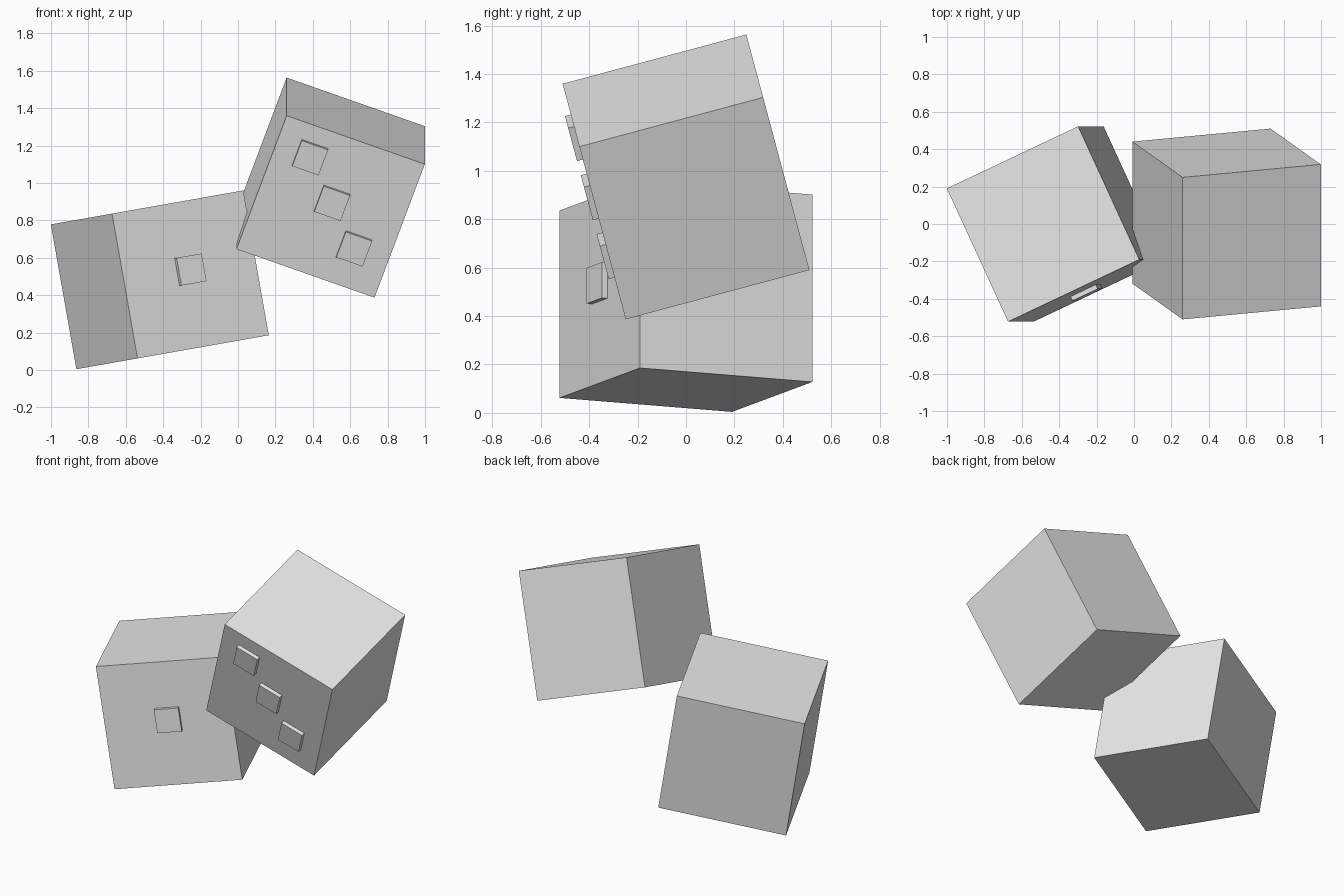
import bpy
from math import radians
from mathutils import Matrix, Vector

if "Cube" in bpy.data.objects:
    bpy.data.objects.remove(bpy.data.objects["Cube"], do_unlink=True)

SIDE = 0.786      # edge of each die
PIP = 0.15        # edge of each square pip
RAISE = 0.025     # how far a pip stands out of the face
LIFT = 0.025      # pips sit slightly above the face centre
STEP = 0.197      # spacing of the diagonal pips

grey = bpy.data.materials.new("plain grey")
grey.use_nodes = True
grey.diffuse_color = (0.8, 0.8, 0.8, 1)
grey.node_tree.nodes["Principled BSDF"].inputs["Base Color"].default_value = (0.8, 0.8, 0.8, 1)


def box(name, frame, centre, size):
    """Add a box placed in the local frame of a die."""
    bpy.ops.mesh.primitive_cube_add(size=1)
    obj = bpy.context.object
    obj.name = name
    obj.data.transform(Matrix.Diagonal((*size, 1)))
    obj.matrix_world = frame @ Matrix.Translation(Vector(centre))
    obj.data.materials.append(grey)
    return obj


def die(name, centre, rotation, pips):
    """Add a die with raised square pips on its front face."""
    frame = Matrix.Translation(Vector(centre)) @ rotation
    box(name, frame, (0, 0, 0), (SIDE, SIDE, SIDE))
    for i, (x, z) in enumerate(pips):
        box(f"{name}_pip_{i + 1}", frame, (x, -SIDE / 2, z + LIFT), (PIP, 2 * RAISE, PIP))


def turn(degrees, axis):
    return Matrix.Rotation(radians(degrees), 4, axis)


# Lower die, showing one pip
die("lower_die", (-0.418, 0, 0.482), turn(-10, 'Y') @ turn(25, 'Z'), [(0, 0)])

# Upper die, showing three pips on a diagonal
die("upper_die", (0.495, 0, 0.975), turn(15, 'X') @ turn(20, 'Y'),
    [(k * STEP, -k * STEP) for k in (-1, 0, 1)])
